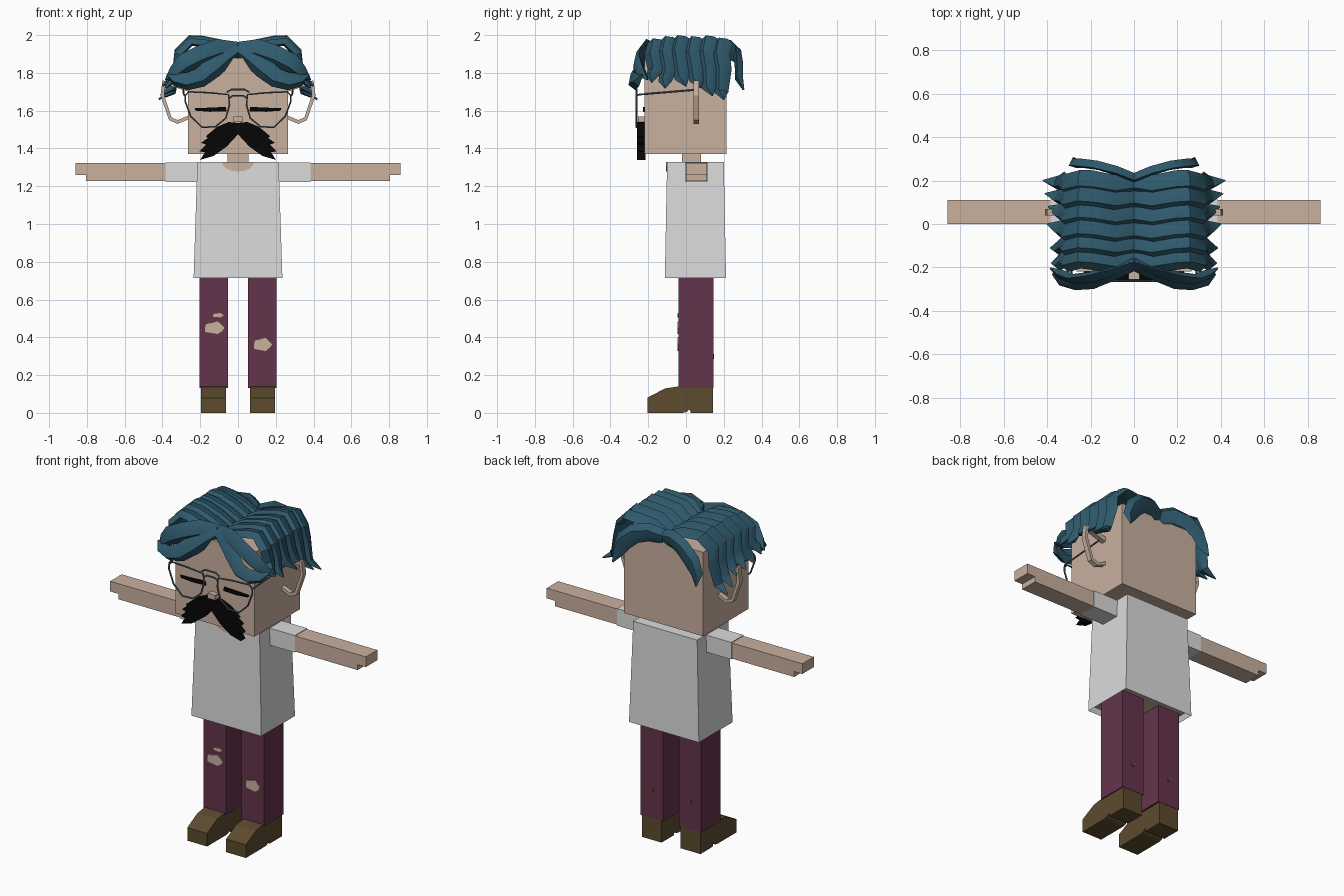
import bpy, bmesh, math
from mathutils import Vector

cube = bpy.data.objects.get("Cube")
if cube:
    bpy.data.objects.remove(cube, do_unlink=True)


def material(name, r, g, b):
    col = [(c / 255) ** 2.2 for c in (r, g, b)] + [1]
    m = bpy.data.materials.new(name)
    m.use_nodes = True
    m.diffuse_color = col
    m.node_tree.nodes["Principled BSDF"].inputs["Base Color"].default_value = col
    return m


SKIN = material("skin", 200, 175, 157)
SHIRT = material("light_grey_cloth", 218, 218, 218)
PLUM = material("plum_denim", 101, 55, 77)
BROWN = material("brown_leather", 93, 76, 50)
HAIR = material("teal_hair", 50, 90, 108)
BLACK = material("black", 14, 14, 14)
WIRE = material("grey_metal", 88, 98, 106)
SIDES = (("left", 1), ("right", -1))


def finish(name, bm, mat):
    bmesh.ops.recalc_face_normals(bm, faces=bm.faces)
    me = bpy.data.meshes.new(name)
    bm.to_mesh(me)
    bm.free()
    me.materials.append(mat)
    ob = bpy.data.objects.new(name, me)
    bpy.context.collection.objects.link(ob)
    return ob


def box(name, lo, hi, mat, flare=(0, 0)):
    """Box between two corners; flare widens the bottom."""
    bm = bmesh.new()
    bmesh.ops.create_cube(bm, size=1)
    for v in bm.verts:
        low = v.co.z < 0
        side = [math.copysign(1, c) for c in v.co]
        v.co = [lo[i] if v.co[i] < 0 else hi[i] for i in range(3)]
        if low:
            v.co.x += side[0] * flare[0]
            v.co.y += side[1] * flare[1]
    return finish(name, bm, mat)


def prism(name, outline, a, b, mat, axis="y", s=1):
    """Extrude an outline from a to b along x or y; s mirrors in x."""
    bm = bmesh.new()

    def place(p, d):
        return (s * p[0], d, p[1]) if axis == "y" else (s * d, p[0], p[1])
    rings = [[bm.verts.new(place(p, d)) for p in outline] for d in (a, b)]
    bm.faces.new(rings[0])
    bm.faces.new(rings[1][::-1])
    n = len(outline)
    for i in range(n):
        j = (i + 1) % n
        bm.faces.new((rings[0][i], rings[0][j], rings[1][j], rings[1][i]))
    return finish(name, bm, mat)


def tube(name, pts, radius, mat, closed=False):
    cu = bpy.data.curves.new(name, "CURVE")
    cu.dimensions = "3D"
    cu.bevel_depth = radius
    cu.bevel_resolution = 1
    sp = cu.splines.new("POLY")
    sp.points.add(len(pts) - 1)
    for p, co in zip(sp.points, pts):
        p.co = (*co, 1)
    sp.use_cyclic_u = closed
    tmp = bpy.data.objects.new(name + "_path", cu)
    bpy.context.collection.objects.link(tmp)
    bpy.context.view_layer.update()
    me = bpy.data.meshes.new_from_object(tmp.evaluated_get(bpy.context.evaluated_depsgraph_get()))
    bpy.data.objects.remove(tmp, do_unlink=True)
    me.materials.clear()
    me.materials.append(mat)
    ob = bpy.data.objects.new(name, me)
    bpy.context.collection.objects.link(ob)
    return ob


TAPER = (0.8, 1, 1.05, 1, 1, 0.9, 0.7, 0.06)


def lock(name, path, width, thick, s, out=None):
    """Hair lock with a ridged section, tapering to a point."""
    bm = bmesh.new()
    pts = [Vector(p) for p in path]
    rings = []
    for i, p in enumerate(pts):
        t = (pts[min(i + 1, len(pts) - 1)] - pts[max(i - 1, 0)]).normalized()
        b = Vector((0, 1, 0)) if out is None else Vector(out).cross(t).normalized()
        n = t.cross(b)
        k = i / (len(pts) - 1) * (len(TAPER) - 1)
        w = width * TAPER[round(k)]
        h = thick * (1 if i < len(pts) - 1 else 0.2)
        ring = [p + b * w * u + n * h * v
                for u, v in ((-1, -0.5), (-0.4, 1), (0.4, 0.7), (1, -0.2), (0, -1))]
        rings.append([bm.verts.new((s * c.x, c.y, c.z)) for c in ring])
    for r, q in zip(rings, rings[1:]):
        for i in range(5):
            j = (i + 1) % 5
            bm.faces.new((r[i], r[j], q[j], q[i]))
    bm.faces.new(rings[0])
    bm.faces.new(rings[-1])
    return finish(name, bm, HAIR)


# Head, neck and nose
box("head", (-0.265, -0.22, 1.37), (0.265, 0.215, 1.88), SKIN)
box("neck", (-0.055, -0.02, 1.31), (0.055, 0.08, 1.38), SKIN)
box("nose", (-0.025, -0.255, 1.54), (0.025, -0.21, 1.57), SKIN)

# Shirt with a hollow hem, torso underside and neckline
shirt = box("shirt", (-0.215, -0.10, 0.715), (0.215, 0.20, 1.328), SHIRT, (0.02, 0.012))
shirt.data.materials.append(SKIN)
bm = bmesh.new()
bm.from_mesh(shirt.data)
hem = min(bm.faces, key=lambda f: f.calc_center_median().z)
bmesh.ops.inset_individual(bm, faces=[hem], thickness=0.02)
for v in hem.verts:
    v.co.z += 0.03
hem.material_index = 1
bm.to_mesh(shirt.data)
bm.free()
arc = [(0.085 * math.cos(a), 1.328 - 0.05 * math.sin(a))
       for a in (math.pi * i / 8 for i in range(9))]
prism("neckline", arc, -0.105, -0.098, SKIN)

# Outlines shared by both sides
arm = [(0.37, 1.227), (0.805, 1.227), (0.805, 1.26), (0.86, 1.26), (0.86, 1.322), (0.37, 1.322)]
shoe = [(-0.205, 0), (-0.205, 0.08), (-0.11, 0.13), (-0.04, 0.14), (0.143, 0.135),
        (0.143, 0), (0.025, 0), (0.02, 0.018), (0, 0.004), (-0.02, 0)]
ear = [(0.26, 1.555), (0.32, 1.53), (0.365, 1.55), (0.41, 1.68), (0.40, 1.76), (0.26, 1.73),
       (0.26, 1.70), (0.385, 1.74), (0.39, 1.68), (0.352, 1.565), (0.32, 1.55), (0.26, 1.575)]
whiskers = [(0, 1.535), (0.05, 1.54), (0.11, 1.515), (0.17, 1.465), (0.16, 1.455),
            (0.195, 1.43), (0.17, 1.42), (0.205, 1.385), (0.175, 1.38), (0.2, 1.34),
            (0.13, 1.36), (0.06, 1.41), (0, 1.475)]
eyelid = [(0.06, 1.597), (0.15, 1.594), (0.225, 1.6), (0.23, 1.613), (0.15, 1.616), (0.065, 1.62)]
lens = [(0.05, 1.685), (0.045, 1.63), (0.065, 1.56), (0.12, 1.515), (0.19, 1.512),
        (0.25, 1.57), (0.28, 1.65), (0.28, 1.68), (0.26, 1.70), (0.15, 1.695)]

smooth = []
for side, s in SIDES:
    # Limbs
    prism(side + "_arm", arm, 0, 0.11, SKIN, s=s)
    x0, x1 = sorted((s * 0.19, s * 0.385))
    box(side + "_sleeve", (x0, -0.004, 1.223), (x1, 0.114, 1.326), SHIRT)
    x0, x1 = sorted((s * 0.053, s * 0.203))
    box(side + "_trouser_leg", (x0, -0.04, 0.133), (x1, 0.145, 0.76), PLUM)
    prism(side + "_shoe", shoe, 0.064, 0.197, BROWN, "x", s)
    prism(side + "_calf_hole", [(0.13 + 0.012 * math.cos(a), 0.3 + 0.014 * math.sin(a))
          for a in range(6)], 0.143, 0.149, BROWN, s=s)
    # Face
    prism(side + "_ear", ear, 0.04, 0.07, SKIN, s=s)
    prism(side + "_moustache", whiskers, -0.26, -0.215, BLACK, s=s)
    prism(side + "_eyelid", eyelid, -0.228, -0.215, BLACK, s=s)
    # Spectacles
    smooth.append(tube(side + "_lens_rim", [(s * x, -0.262, z) for x, z in lens], 0.005, WIRE, True))
    smooth.append(tube(side + "_temple", [(s * 0.28, -0.262, 1.68), (s * 0.287, -0.25, 1.685),
                                          (s * 0.29, 0.05, 1.71)], 0.005, WIRE))
    # Hair locks over the crown: centre y, tip x, tip y, tip z, crown lift
    crown = [(-0.165, 0.38, -0.18, 1.75, -0.012), (-0.10, 0.385, -0.11, 1.72, 0.0),
             (-0.035, 0.40, 0.0, 1.73, 0.005), (0.04, 0.395, 0.08, 1.72, 0.0),
             (0.115, 0.41, 0.14, 1.68, 0.004), (0.185, 0.42, 0.2, 1.66, -0.008)]
    for i, (y, tx, ty, tz, up) in enumerate(crown):
        path = [(0, y, 1.90), (0.09, y - 0.01, 1.95 + up), (0.19, y + 0.008, 1.97 + up),
                (0.25, y + 0.012, 1.975 + up), (0.315, y - 0.005, 1.91 + up),
                (0.325, y + 0.01, 1.82), (0.35, (y + ty) / 2 - 0.005, tz + 0.04), (tx, ty, tz)]
        smooth.append(lock(f"{side}_crown_lock_{i + 1}", path, 0.052, 0.022, s))
    # Hair locks over the brow and nape
    fringe = [(0, -0.185, 1.93), (0.06, -0.215, 1.89), (0.13, -0.245, 1.83), (0.2, -0.275, 1.775),
              (0.27, -0.28, 1.755), (0.33, -0.26, 1.765), (0.375, -0.23, 1.79)]
    brow = [(0, -0.18, 1.92), (0.1, -0.215, 1.925), (0.2, -0.245, 1.89), (0.28, -0.255, 1.85),
            (0.335, -0.235, 1.80), (0.385, -0.205, 1.765)]
    nape = [(0, 0.21, 1.90), (0.08, 0.245, 1.92), (0.16, 0.27, 1.90), (0.23, 0.28, 1.84),
            (0.265, 0.28, 1.77), (0.28, 0.305, 1.71)]
    smooth.append(lock(side + "_fringe_lock", fringe, 0.052, 0.025, s, (0, -1, 0)))
    smooth.append(lock(side + "_brow_lock", brow, 0.055, 0.025, s, (0, -1, 0)))
    smooth.append(lock(side + "_nape_lock", nape, 0.055, 0.022, s, (0, 1, 0)))

# Spectacle bridge
for name, z, w in (("upper_bridge", 1.712, 0.06), ("lower_bridge", 1.68, 0.047)):
    smooth.append(tube(name, [(-w, -0.262, z - 0.015), (-w * 0.6, -0.262, z),
                              (w * 0.6, -0.262, z), (w, -0.262, z - 0.015)], 0.005, WIRE))


# Ripped knees
def rip(name, cx, cz, rx, rz):
    jag = (1, 0.85, 1.05, 0.8, 1, 0.9, 1.1, 0.85, 1, 0.9)
    pts = [(cx + rx * k * math.cos(i * math.tau / 10), cz + rz * k * math.sin(i * math.tau / 10))
           for i, k in enumerate(jag)]
    prism(name, pts, -0.045, -0.038, SKIN)


rip("right_knee_rip", -0.125, 0.45, 0.055, 0.034)
rip("right_small_rip", -0.105, 0.517, 0.03, 0.012)
rip("left_knee_rip", 0.13, 0.362, 0.05, 0.036)

# Soft shading with crisp ridges
bpy.ops.object.select_all(action="DESELECT")
for ob in smooth:
    ob.select_set(True)
bpy.context.view_layer.objects.active = smooth[0]
bpy.ops.object.shade_smooth_by_angle(angle=math.radians(32))
